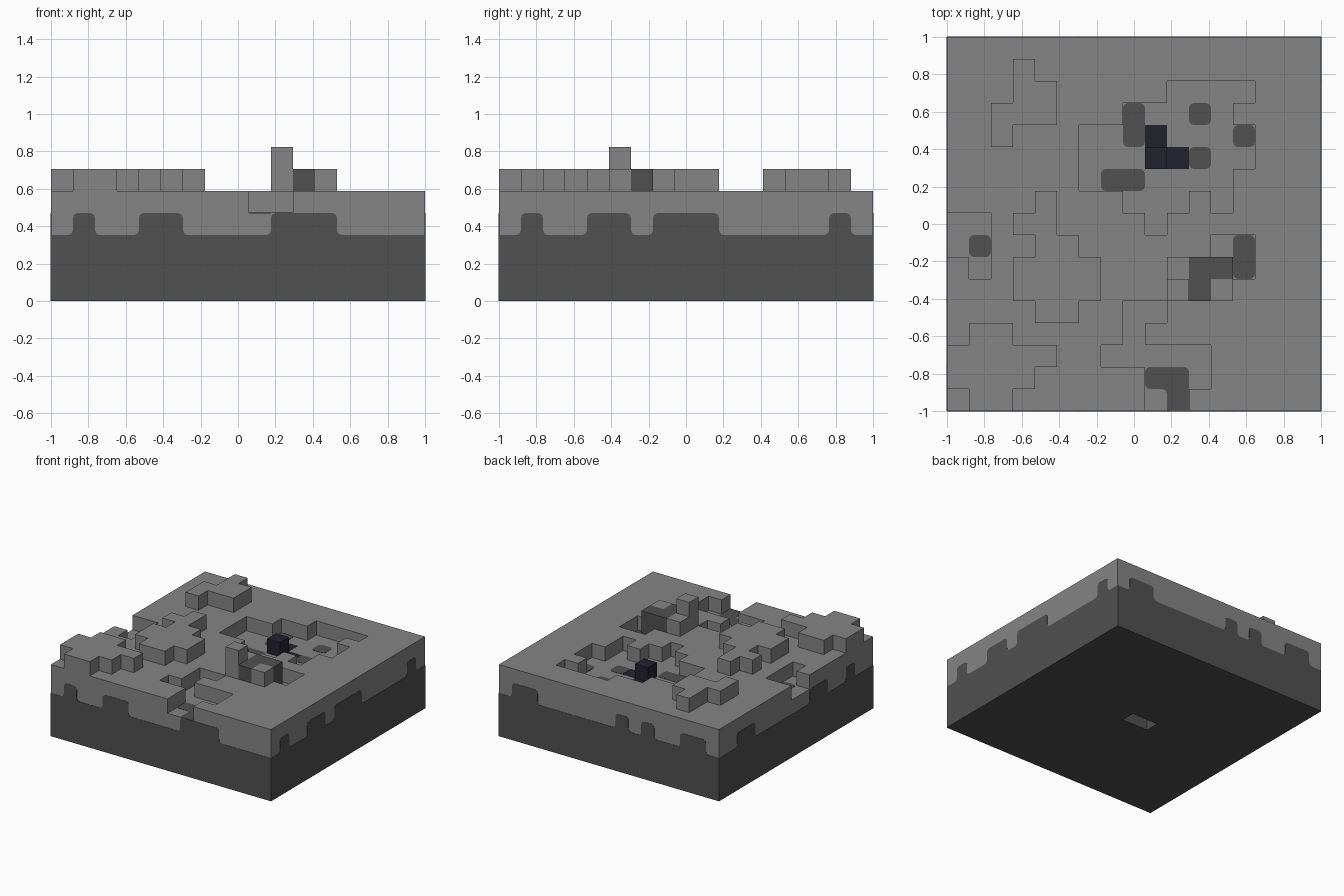
import bpy, bmesh, math
from mathutils import Matrix, Vector

if "Cube" in bpy.data.objects:
    bpy.data.objects.remove(bpy.data.objects["Cube"], do_unlink=True)

# Plan of the block terrain, back row first
# . ground   + raised   ^ peak   - sunken   s sunken stone   R boulder   b/B black
PLAN = [
    ".................",
    "...+.............",
    "...++.....----...",
    "..+++...s--s-....",
    "..+...--sb---s...",
    "......---Bbs--...",
    "......-ss----....",
    "....+...---.-....",
    "--.++....-.......",
    "-s..++......-s...",
    ".-.++++...+RRs...",
    "...++++...^R+....",
    "....++..--.......",
    ".++.....-........",
    "+++++..-----.....",
    "++++.....ss-.....",
    ".++......-s......",
]
HEIGHT = {".": 5, "+": 6, "^": 7, "-": 4, "s": 4, "R": 6, "b": 4, "B": 5}
# Stone bumps on each wall, left to right as seen from outside
WALLS = {
    "front": ".#..##....###....",
    "right": ".#..##.###.....#.",
    "back":  ".##......#.#..##.",
    "left":  "..##......##..#..",
}
N = len(PLAN)
C = 2 / N
STONE_TOP = 3
HOLLOW = {(7, 8, 0), (8, 8, 0)}          # recess in the underside


def material(name, color):
    m = bpy.data.materials.new(name)
    m.use_nodes = True
    m.diffuse_color = (*color, 1)
    m.node_tree.nodes["Principled BSDF"].inputs["Base Color"].default_value = (*color, 1)
    m.node_tree.nodes["Principled BSDF"].inputs["Roughness"].default_value = 0.9
    return m


soil = material("grey soil", (0.235, 0.235, 0.235))
stone = material("dark stone", (0.082, 0.082, 0.082))
black = material("blue black ore", (0.016, 0.016, 0.027))


def add_object(name, bm, mat):
    mesh = bpy.data.meshes.new(name)
    bm.to_mesh(mesh)
    bm.free()
    mesh.materials.append(mat)
    obj = bpy.data.objects.new(name, mesh)
    bpy.context.collection.objects.link(obj)
    return obj


def filled(i, j, k):
    if not (0 <= i < N and 0 <= j < N and k >= 0):
        return False
    return k < HEIGHT[PLAN[j][i]] and (i, j, k) not in HOLLOW


def part_of(i, j, k):
    kind = PLAN[j][i]
    if k < STONE_TOP:
        return "stone_base"
    if kind in "bB":
        return "ore_blocks"
    if kind == "R" and k > STONE_TOP:
        return "boulders"
    return "soil_layer"


# Block terrain: only the exposed faces of each cube
parts = {n: bmesh.new() for n in ("stone_base", "soil_layer", "boulders", "ore_blocks")}
AXES = [Vector(a) * s for a in ((1, 0, 0), (0, 1, 0), (0, 0, 1)) for s in (-1, 1)]
for j in range(N):
    for i in range(N):
        for k in range(HEIGHT[PLAN[j][i]]):
            if not filled(i, j, k):
                continue
            bm = parts[part_of(i, j, k)]
            centre = Vector((-1 + (i + .5) * C, 1 - (j + .5) * C, (k + .5) * C))
            for n in AXES:
                if filled(i + int(n.x), j - int(n.y), k + int(n.z)):
                    continue
                u = Vector((n.y, n.z, n.x))
                w = n.cross(u)
                ring = ((-1, -1), (1, -1), (1, 1), (-1, 1))
                bm.faces.new([bm.verts.new(centre + (n + u * a + w * b) * C / 2)
                              for a, b in ring])
part_mats = {"stone_base": stone, "soil_layer": soil, "boulders": stone, "ore_blocks": black}
for name, bm in parts.items():
    bmesh.ops.remove_doubles(bm, verts=bm.verts, dist=1e-4)
    add_object(name, bm, part_mats[name])


def rounded_plate(name, cells, matrix, keep_sharp):
    """Thin plate made of merged grid cells with rounded corners."""
    bm = bmesh.new()
    for a, b in cells:
        bm.faces.new([bm.verts.new((-1 + (a + p) * C, (b + q) * C, 0))
                      for p, q in ((0, 0), (1, 0), (1, 1), (0, 1))])
    bmesh.ops.remove_doubles(bm, verts=bm.verts, dist=1e-4)
    bmesh.ops.dissolve_limit(bm, angle_limit=0.01, verts=bm.verts, edges=bm.edges)
    straight = [v for v in bm.verts if len(v.link_edges) == 2
                and v.calc_edge_angle(0) < 0.01 and len(v.link_faces) == 1
                and abs((v.link_edges[0].other_vert(v).co - v.co).normalized().dot(
                    (v.link_edges[1].other_vert(v).co - v.co).normalized())) > 0.99]
    if straight:
        bmesh.ops.dissolve_verts(bm, verts=straight)
    corners = [v for v in bm.verts if not keep_sharp(v.co)]
    bmesh.ops.bevel(bm, geom=corners, offset=0.028, segments=4, profile=0.5,
                    affect='VERTICES')
    bm.transform(matrix)
    obj = add_object(name, bm, stone)
    solid = obj.modifiers.new("thickness", 'SOLIDIFY')
    solid.thickness = 0.002
    solid.offset = 0


# Stone faces on the four outer walls
for turn, (side, bumps) in enumerate(WALLS.items()):
    cells = [(a, b) for a in range(N) for b in range(STONE_TOP + (bumps[a] == "#"))]
    place = (Matrix.Rotation(turn * math.pi / 2, 4, 'Z')
             @ Matrix.Translation((0, -1.001, 0))
             @ Matrix.Rotation(math.pi / 2, 4, 'X'))
    rounded_plate(side + "_stone_face", cells, place,
                  lambda co: abs(co.x) > 0.99 or co.y < 0.01)

# Stone patches showing on the sunken floors
patches = [(i, N - 1 - j) for j in range(N) for i in range(N) if PLAN[j][i] == "s"]
rounded_plate("floor_stone_patches", patches,
              Matrix.Translation((0, -1, 4 * C + 0.001)), lambda co: co.y < 0.01)
